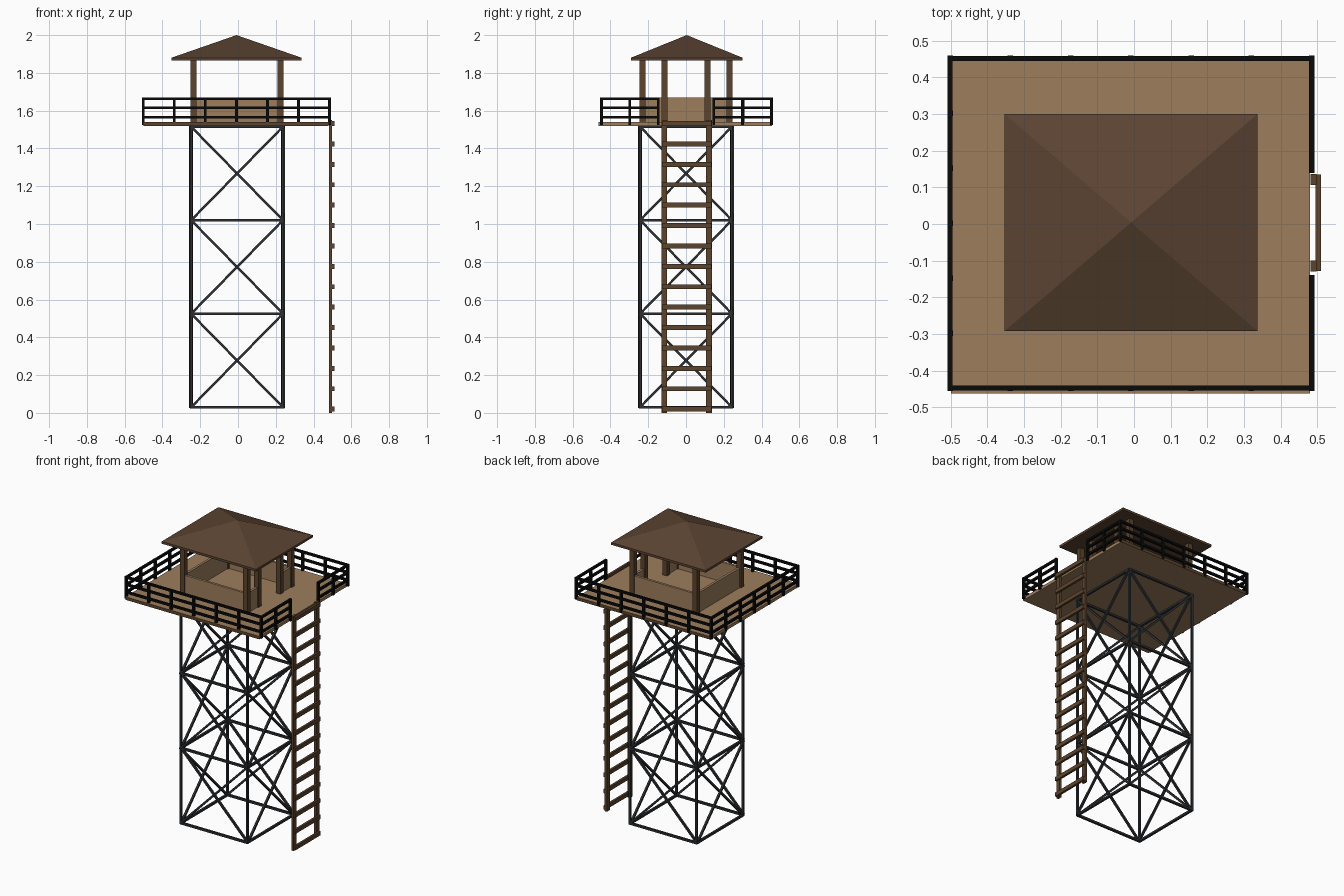
import bpy
from mathutils import Vector

if "Cube" in bpy.data.objects:
    bpy.data.objects.remove(bpy.data.objects["Cube"])


def material(name, rgb):
    m = bpy.data.materials.new(name)
    m.use_nodes = True
    m.diffuse_color = (*rgb, 1)
    m.node_tree.nodes["Principled BSDF"].inputs["Base Color"].default_value = (*rgb, 1)
    return m


TAN = material("tan planks", (0.34, 0.21, 0.11))
BROWN = material("brown timber", (0.105, 0.056, 0.026))
ROOF = material("dark roof brown", (0.105, 0.057, 0.032))
STEEL = material("dark steel", (0.026, 0.028, 0.031))
BLACK = material("black railing", (0.003, 0.003, 0.003))

BOX_FACES = [(0, 2, 3, 1), (4, 5, 7, 6), (0, 1, 5, 4),
             (2, 6, 7, 3), (0, 4, 6, 2), (1, 3, 7, 5)]


class Part:
    """Collects boxes and beams into one named mesh object."""

    def __init__(self, name, *mats):
        self.name, self.mats = name, mats
        self.verts, self.faces = [], []

    def add(self, verts, faces):
        base = len(self.verts)
        self.verts += verts
        self.faces += [[base + i for i in f] for f in faces]

    def box(self, x, y, z):
        self.add([(a, b, c) for a in x for b in y for c in z], BOX_FACES)

    def beam(self, a, b, t):
        a, b = Vector(a), Vector(b)
        d = (b - a).normalized()
        up = Vector((0, 0, 1)) if abs(d.z) < 0.99 else Vector((1, 0, 0))
        u = d.cross(up).normalized() * t / 2
        v = u.cross(d).normalized() * t / 2
        self.add([p + u * i + v * j for p in (a, b) for i in (-1, 1) for j in (-1, 1)],
                 BOX_FACES)

    def build(self):
        me = bpy.data.meshes.new(self.name)
        me.from_pydata(self.verts, [], self.faces)
        for m in self.mats:
            me.materials.append(m)
        ob = bpy.data.objects.new(self.name, me)
        bpy.context.collection.objects.link(ob)
        # consistent outward faces
        import bmesh
        bm = bmesh.new()
        bm.from_mesh(me)
        bmesh.ops.recalc_face_normals(bm, faces=bm.faces)
        bm.to_mesh(me)
        bm.free()
        return ob


# Steel lattice tower
CX, H = -0.005, 0.243
corners = [(CX - H, -H), (CX + H, -H), (CX + H, H), (CX - H, H)]
levels = [0.03, 0.525, 1.02, 1.515]
legs = Part("tower_legs", STEEL)
girts = Part("tower_horizontals", STEEL)
braces = Part("tower_cross_braces", STEEL)
for i, (x0, y0) in enumerate(corners):
    x1, y1 = corners[(i + 1) % 4]
    legs.beam((x0, y0, levels[0] - 0.006), (x0, y0, 1.522), 0.013)
    for z in levels:
        girts.beam((x0, y0, z), (x1, y1, z), 0.014)
    out = Vector(((x0 + x1) / 2 - CX, (y0 + y1) / 2, 0)).normalized() * 0.004
    for lo, hi in zip(levels, levels[1:]):
        braces.beam(Vector((x0, y0, lo)) + out, Vector((x1, y1, hi)) + out, 0.013)
        braces.beam(Vector((x0, y0, hi)) - out, Vector((x1, y1, lo)) - out, 0.013)
for p in (legs, girts, braces):
    p.build()

# Platform, with darker front and back edges
FLOOR = 1.54
deck = Part("platform", TAN, BROWN)
deck.box((-0.5, 0.48), (-0.462, 0.455), (1.52, FLOOR))
deck_ob = deck.build()
for f in deck_ob.data.polygons:
    f.material_index = int(abs(f.normal.y) > 0.5)

# Railing with a gap for the ladder
TOP = 1.67
railing = Part("railing", BLACK)
xl, xr, yf, yb = -0.502, 0.485, -0.448, 0.452


def rail_run(a, b, bays):
    a, b = Vector(a), Vector(b)
    for z in (TOP - 0.007, 1.615, 1.565):
        up = Vector((0, 0, z))
        ext = (b - a).normalized() * 0.007
        railing.beam(a.to_3d() + up - ext.to_3d(), b.to_3d() + up + ext.to_3d(), 0.014)
    for i in range(bays + 1):
        p = a.lerp(b, i / bays)
        railing.beam((p.x, p.y, 1.525), (p.x, p.y, TOP), 0.015)


rail_run((xl, yf), (xr, yf), 6)
rail_run((xl, yb), (xr, yb), 6)
rail_run((xl, yf), (xl, yb), 6)
rail_run((xr, yf), (xr, -0.147), 2)
rail_run((xr, 0.147), (xr, yb), 2)
railing.build()

# Cabin posts and low walls
posts = Part("cabin_posts", BROWN)
walls = Part("cabin_walls", TAN)
px, py, r = 0.23, 0.23, 0.016
spots = [(CX + sx * px, sy * py) for sx in (-1, 1) for sy in (-1, 1)]
spots += [(CX + px, sy * 0.115) for sy in (-1, 1)]
for x, y in spots:
    posts.box((x - r, x + r), (y - r, y + r), (FLOOR - 0.005, 1.872))
wz, t = (FLOOR - 0.005, TOP), 0.008
for s in (-1, 1):
    walls.box((CX - px, CX + px), (s * py - t, s * py + t), wz)
    walls.box((CX + px - t, CX + px + t), sorted((s * 0.115, s * py)), wz)
walls.box((CX - px - t, CX - px + t), (-py, py), wz)
posts.build()
walls.build()

# Hipped roof: thin eave slab under a pyramid
roof = Part("roof", ROOF)
rx, ry = (-0.353, 0.337), (-0.292, 0.3)
rim = [(x, y) for x, y in zip((rx[0], rx[1], rx[1], rx[0]), (ry[0], ry[0], ry[1], ry[1]))]
roof.add([(x, y, 1.865) for x, y in rim] + [(x, y, 1.88) for x, y in rim]
         + [(sum(rx) / 2, sum(ry) / 2, 2.0)],
         [(3, 2, 1, 0)]
         + [(i, (i + 1) % 4, 4 + (i + 1) % 4, 4 + i) for i in range(4)]
         + [(4 + i, 4 + (i + 1) % 4, 8) for i in range(4)])
roof.build()

# Ladder
ladder = Part("ladder", BROWN)
for y in (-0.115, 0.122):
    ladder.box((0.482, 0.498), (y - 0.015, y + 0.015), (0, 1.55))
for i in range(15):
    z = 0.02 + 0.108 * i
    ladder.box((0.495, 0.51), (-0.128, 0.135), (z - 0.013, z + 0.013))
ladder.build()
